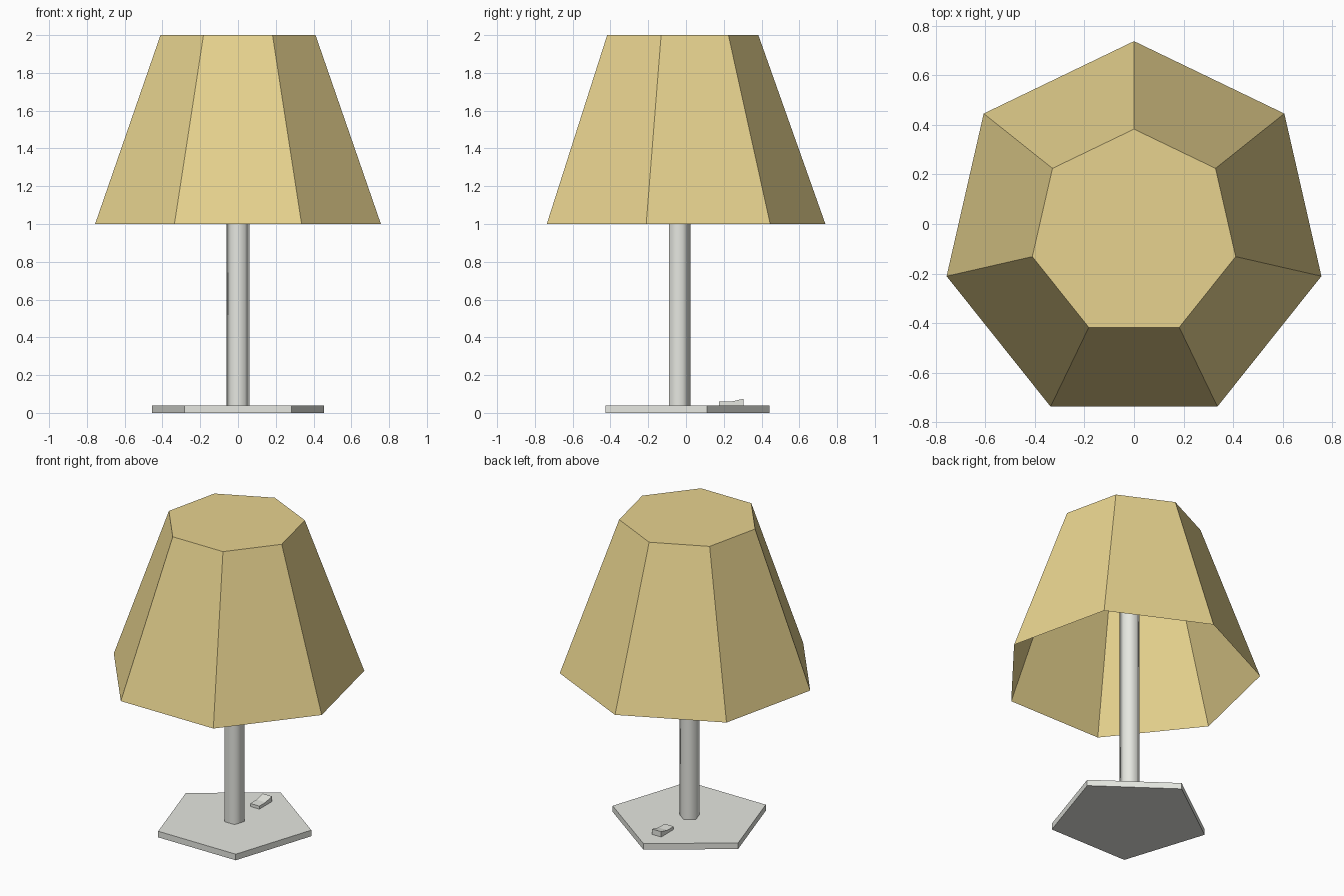
import bpy, bmesh, math

if "Cube" in bpy.data.objects:
    bpy.data.objects.remove(bpy.data.objects["Cube"])

CY = -0.038  # shared axis of shade, pole and base


def material(name, rgb):
    m = bpy.data.materials.new(name)
    m.diffuse_color = (*rgb, 1)
    m.use_nodes = True
    m.node_tree.nodes["Principled BSDF"].inputs["Base Color"].default_value = m.diffuse_color
    return m


METAL = material("pale_metal", (0.81, 0.82, 0.77))
FABRIC = material("cream_fabric", (0.82, 0.665, 0.28))


def add_object(name, bm, mat):
    mesh = bpy.data.meshes.new(name)
    bm.to_mesh(mesh)
    bm.free()
    mesh.materials.append(mat)
    obj = bpy.data.objects.new(name, mesh)
    bpy.context.collection.objects.link(obj)
    return obj


def frustum(name, sides, r0, r1, z0, z1, mat, bottom=True, smooth=False):
    """Regular prism or frustum with one corner pointing to the back (+y)."""
    bm = bmesh.new()

    def ring(r, z):
        angles = [math.pi / 2 + i * math.tau / sides for i in range(sides)]
        return [bm.verts.new((r * math.cos(a), CY + r * math.sin(a), z)) for a in angles]

    low, high = ring(r0, z0), ring(r1, z1)
    for i in range(sides):
        j = (i + 1) % sides
        bm.faces.new((low[i], low[j], high[j], high[i])).smooth = smooth
    bm.faces.new(high)
    if bottom:
        bm.faces.new(low[::-1])
    if smooth:  # keep cap rims crisp
        for e in bm.edges:
            e.smooth = abs(e.verts[0].co.z - e.verts[1].co.z) > 0.01
    return add_object(name, bm, mat)


# Pentagonal foot and slim pole
frustum("base", 5, 0.48, 0.48, 0.0, 0.04, METAL)
frustum("pole", 5, 0.063, 0.063, 0.04, 1.98, METAL, smooth=True)

# Seven-sided shade, open underneath
frustum("lampshade", 7, 0.776, 0.421, 1.0, 2.0, FABRIC, bottom=False)

# Rocker switch: side profile (y, z) extruded across x
profile = [(0.175, 0.035), (0.305, 0.035), (0.305, 0.075), (0.24, 0.06), (0.175, 0.06)]
bm = bmesh.new()
face = bm.faces.new([bm.verts.new((-0.033, y, z)) for y, z in profile])
ext = bmesh.ops.extrude_face_region(bm, geom=[face])
bmesh.ops.translate(bm, vec=(0.066, 0, 0),
                    verts=[g for g in ext["geom"] if isinstance(g, bmesh.types.BMVert)])
if len(bm.faces) == len(profile) + 1:  # restore the end cap if extrude consumed it
    bmesh.ops.holes_fill(bm, edges=bm.edges[:], sides=0)
bmesh.ops.recalc_face_normals(bm, faces=bm.faces[:])
add_object("switch", bm, METAL)
